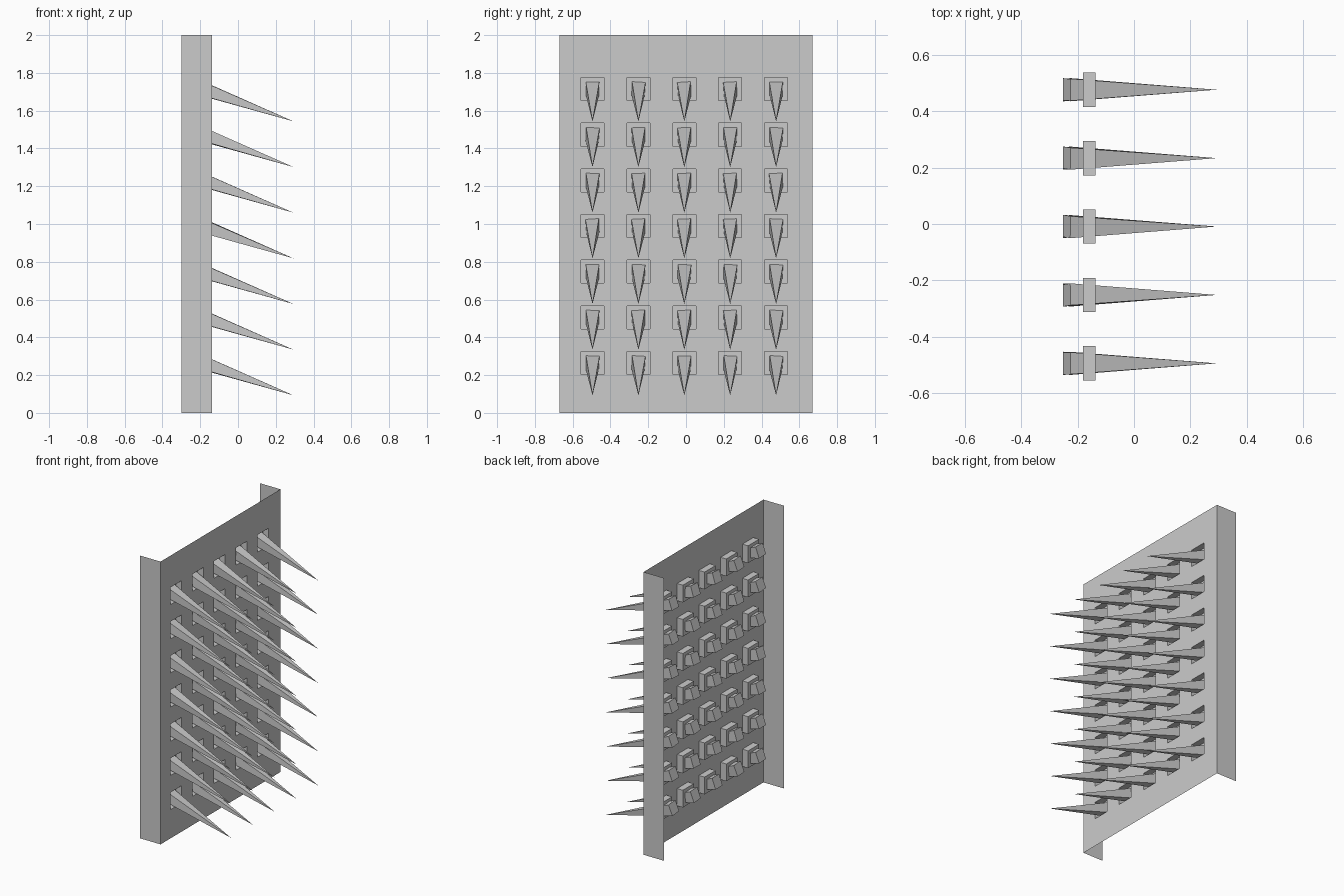
import bpy, bmesh, random
from math import radians, sqrt, hypot, atan2
from mathutils import Matrix, Vector

cube = bpy.data.objects.get("Cube")
if cube:
    bpy.data.objects.remove(cube, do_unlink=True)
random.seed(4)

# Plain grey metal
metal = bpy.data.materials.new("grey metal")
metal.use_nodes = True
GREY = (0.6, 0.6, 0.6, 1)
metal.diffuse_color = GREY
metal.node_tree.nodes["Principled BSDF"].inputs["Base Color"].default_value = GREY

# Layout
BACK_X, PANEL_X, POCKET_X = -0.298, -0.137, -0.182
HALF_WIDTH, HEIGHT, HALF_HOLE = 0.67, 2.0, 0.061
columns = [-0.009 + 0.243 * (i - 2) for i in range(5)]
rows = [0.264 + 0.2417 * j for j in range(7)]


def add_object(name, bm):
    mesh = bpy.data.meshes.new(name)
    bm.to_mesh(mesh)
    bm.free()
    mesh.materials.append(metal)
    obj = bpy.data.objects.new(name, mesh)
    bpy.context.collection.objects.link(obj)
    return obj


# Sheet panel with folded side flanges, swept up from a channel profile
ys = [c + s * HALF_HOLE for c in columns for s in (-1, 1)]
zs = [0] + [r + s * HALF_HOLE for r in rows for s in (-1, 1)] + [HEIGHT]
profile = [(BACK_X, -HALF_WIDTH), (PANEL_X, -HALF_WIDTH)]
profile += [(PANEL_X, y) for y in ys]
profile += [(PANEL_X, HALF_WIDTH), (BACK_X, HALF_WIDTH)]

bm = bmesh.new()
grid = [[bm.verts.new((x, y, z)) for z in zs] for x, y in profile]
pockets = []
for i in range(len(profile) - 1):
    for j in range(len(zs) - 1):
        face = bm.faces.new((grid[i][j], grid[i + 1][j],
                             grid[i + 1][j + 1], grid[i][j + 1]))
        if i % 2 == 0 and 2 <= i < len(profile) - 2 and j % 2 == 1:
            pockets.append(face)

# Square pockets pressed back from the panel
pressed = bmesh.ops.extrude_discrete_faces(bm, faces=pockets)["faces"]
bmesh.ops.translate(bm, verts=list({v for f in pressed for v in f.verts}),
                    vec=(POCKET_X - PANEL_X, 0, 0))
add_object("channel_panel", bm)

# Four-sided spikes, sloping down through the pockets
run, drop = 0.533, 0.191
length = hypot(run, drop)
tilt = Matrix.Rotation(radians(90) + atan2(drop, run), 4, "Y")
for r, z in enumerate(rows):
    for c, y in enumerate(columns):
        bm = bmesh.new()
        bmesh.ops.create_cone(bm, cap_ends=True, segments=4, radius1=0.039 * sqrt(2),
                              radius2=0, depth=length)
        bmesh.ops.remove_doubles(bm, verts=bm.verts, dist=0.0001)
        roll = Matrix.Rotation(radians(45 + random.uniform(-4, 4)), 4, "Z")
        place = Matrix.Translation(Vector((-0.239, y, z + 0.02)))
        lift = Matrix.Translation(Vector((0, 0, length / 2)))
        bmesh.ops.transform(bm, matrix=place @ tilt @ roll @ lift, verts=bm.verts)
        bmesh.ops.recalc_face_normals(bm, faces=bm.faces)
        add_object(f"spike_row{r + 1}_column{c + 1}", bm)
